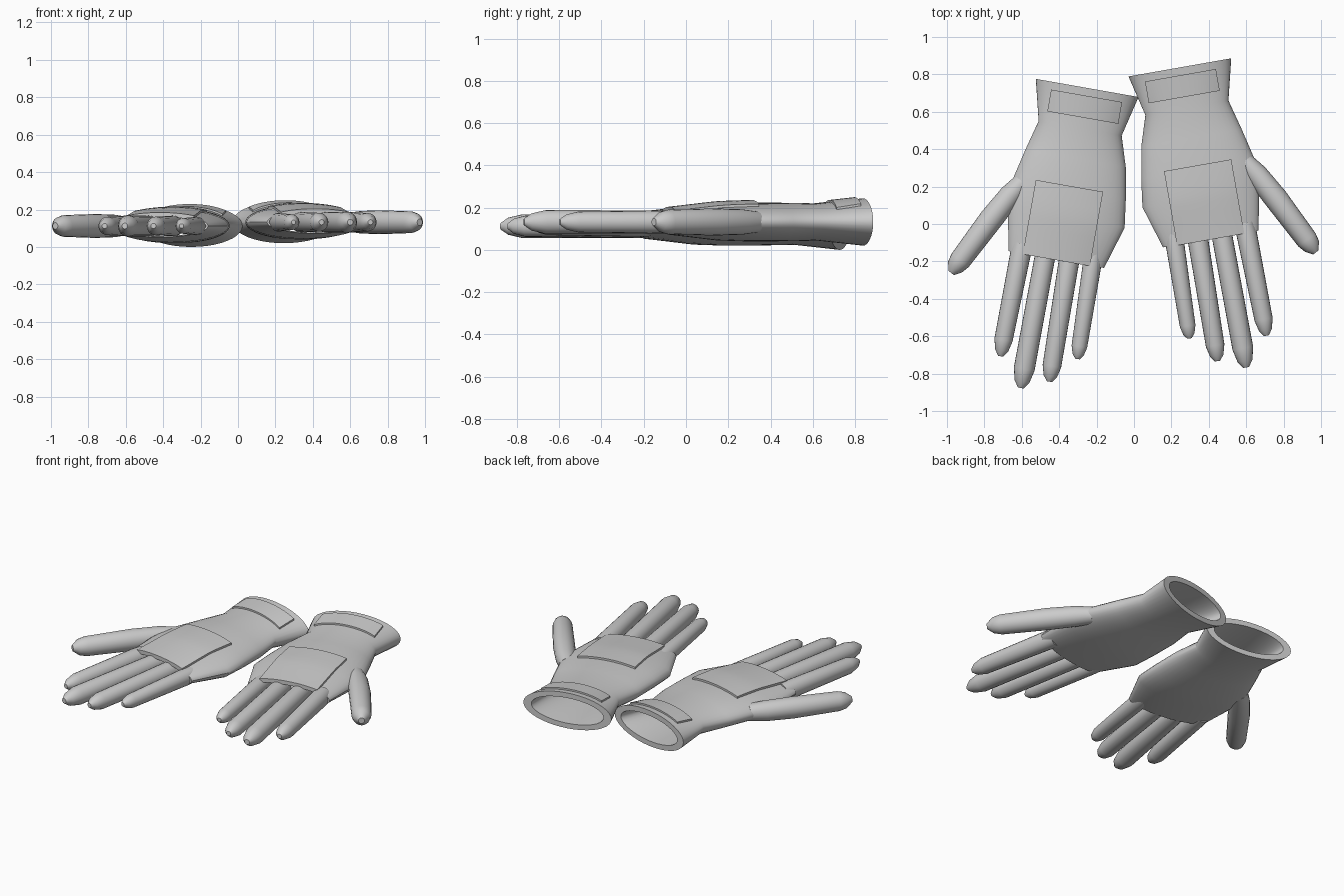
import bpy, bmesh, math
from mathutils import Vector

if "Cube" in bpy.data.objects:
    bpy.data.objects.remove(bpy.data.objects["Cube"])

fabric = bpy.data.materials.new("grey_fabric")
fabric.diffuse_color = (0.6, 0.6, 0.6, 1)
fabric.use_nodes = True
fabric.node_tree.nodes["Principled BSDF"].inputs["Base Color"].default_value = fabric.diffuse_color

MID = 0.132                       # mid height of the hand
TILT = math.radians(10)           # each hand turns outward
# (position along hand, inner edge, outer edge, half thickness), cuff to knuckles
HAND = [(0.782, 0.108, 0.666, 0.112), (0.563, 0.161, 0.612, 0.088),
        (0.40, 0.110, 0.655, 0.091), (0.23, 0.080, 0.695, 0.092),
        (0.08, 0.060, 0.693, 0.087), (-0.15, 0.131, 0.650, 0.060)]


def place(p, left):
    """Mirror and shift a point for the left hand."""
    return Vector((-p[0] - 0.005, p[1] - 0.11, p[2] - 0.02)) if left else Vector(p)


def turn(u, v, z):
    """Hand frame to world frame."""
    c, s = math.cos(TILT), math.sin(TILT)
    return (c * u - s * v, s * u + c * v, z)


def loft(name, rings, left, closed=False):
    """Skin a list of point rings; cap the ends or join them in a loop."""
    bm = bmesh.new()
    rows = [[bm.verts.new(place(p, left)) for p in r] for r in rings]
    pairs = list(zip(rows, rows[1:]))
    if closed:
        pairs.append((rows[-1], rows[0]))
    for a, b in pairs:
        n = len(a)
        for i in range(n):
            j = (i + 1) % n
            bm.faces.new((a[i], a[j], b[j], b[i]))
    if not closed:
        bm.faces.new(rows[0])
        bm.faces.new(rows[-1])
    bmesh.ops.recalc_face_normals(bm, faces=bm.faces)
    me = bpy.data.meshes.new(name)
    bm.to_mesh(me)
    bm.free()
    me.materials.append(fabric)
    me.shade_smooth()
    me.set_sharp_from_angle(angle=math.radians(30))
    ob = bpy.data.objects.new(name, me)
    bpy.context.collection.objects.link(ob)


def oval(v, a, b, h, inset_u=0.0, inset_z=0.0, n=40):
    c, w = (a + b) / 2, (b - a) / 2 - inset_u
    h -= inset_z
    return [turn(c + w * math.cos(t), v, MID + h * math.sin(t))
            for t in (2 * math.pi * i / n for i in range(n))]


def surface(u, v):
    """Height of the back of the hand."""
    v = max(v, HAND[-1][0])
    for p, q in zip(HAND, HAND[1:]):
        if q[0] <= v <= p[0]:
            f = (p[0] - v) / (p[0] - q[0])
            a, b, h = (p[k] + f * (q[k] - p[k]) for k in (1, 2, 3))
            x = (u - (a + b) / 2) / ((b - a) / 2)
            return MID + h * math.sqrt(max(0, 1 - x * x))
    return MID


def plate(name, u0, u1, v0, v1, lift, left, nu=14, nv=8):
    """Raised panel that follows the back of the hand."""
    rings = []
    for k in range(nv + 1):
        v = v0 + (v1 - v0) * k / nv
        us = [u0 + (u1 - u0) * i / nu for i in range(nu + 1)]
        rings.append([turn(u, v, surface(u, v) + lift) for u in us] +
                     [turn(u, v, surface(u, v) - 0.012) for u in reversed(us)])
    loft(name, rings, left)


def digit(name, path, left, n=20):
    """Round tapered tube along a path of (x, y, radius)."""
    d = Vector((path[-1][0] - path[0][0], path[-1][1] - path[0][1])).normalized()
    rings = []
    for x, y, r in path:
        rings.append([(x - d.y * r * math.cos(t), y + d.x * r * math.cos(t),
                       MID + r * math.sin(t))
                      for t in (2 * math.pi * i / n for i in range(n))])
    loft(name, rings, left)


# name, base x, y, radius, last joint x, y, radius, tip x, y
FINGERS = [("little_finger", 0.218, -0.10, 0.050, 0.287, -0.545, 0.042, 0.297, -0.612),
           ("ring_finger", 0.343, -0.09, 0.055, 0.434, -0.65, 0.050, 0.447, -0.733),
           ("middle_finger", 0.472, -0.07, 0.055, 0.582, -0.665, 0.056, 0.600, -0.767),
           ("index_finger", 0.602, -0.05, 0.055, 0.693, -0.51, 0.049, 0.708, -0.597)]

for left in (False, True):
    side = "left_" if left else "right_"
    # hollow hand with a thick cuff rim
    outer = [oval(*r) for r in HAND]
    inner = [oval(*r, 0.050 if i == 0 else 0.03, 0.032 if i == 0 else 0.016)
             for i, r in enumerate(HAND[:-1])]
    inner.append(oval(*HAND[-1], 0.012, 0.006))
    loft(side + "hand_and_cuff", outer + inner[::-1], left, closed=True)
    # raised panels
    plate(side + "back_panel", 0.207, 0.572, -0.153, 0.25, 0.012, left)
    plate(side + "cuff_panel", 0.190, 0.575, 0.622, 0.74, 0.010, left)
    # fingers, rooted inside the palm
    for name, bx, by, br, jx, jy, jr, tx, ty in FINGERS:
        at = lambda f: (jx + f * (tx - jx), jy + f * (ty - jy))
        root = (bx - 0.12 * (jx - bx), by - 0.12 * (jy - by), br * 0.95)
        digit(side + name, [root, (bx, by, br), (jx, jy, jr),
                            (*at(0.65), jr * 0.72), (*at(1), jr * 0.28)], left)
    # thumb
    digit(side + "thumb", [(0.590, 0.335, 0.050), (0.655, 0.265, 0.060),
                           (0.76, 0.135, 0.064), (0.925, -0.085, 0.058),
                           (0.952, -0.120, 0.047), (0.972, -0.152, 0.018)], left)
